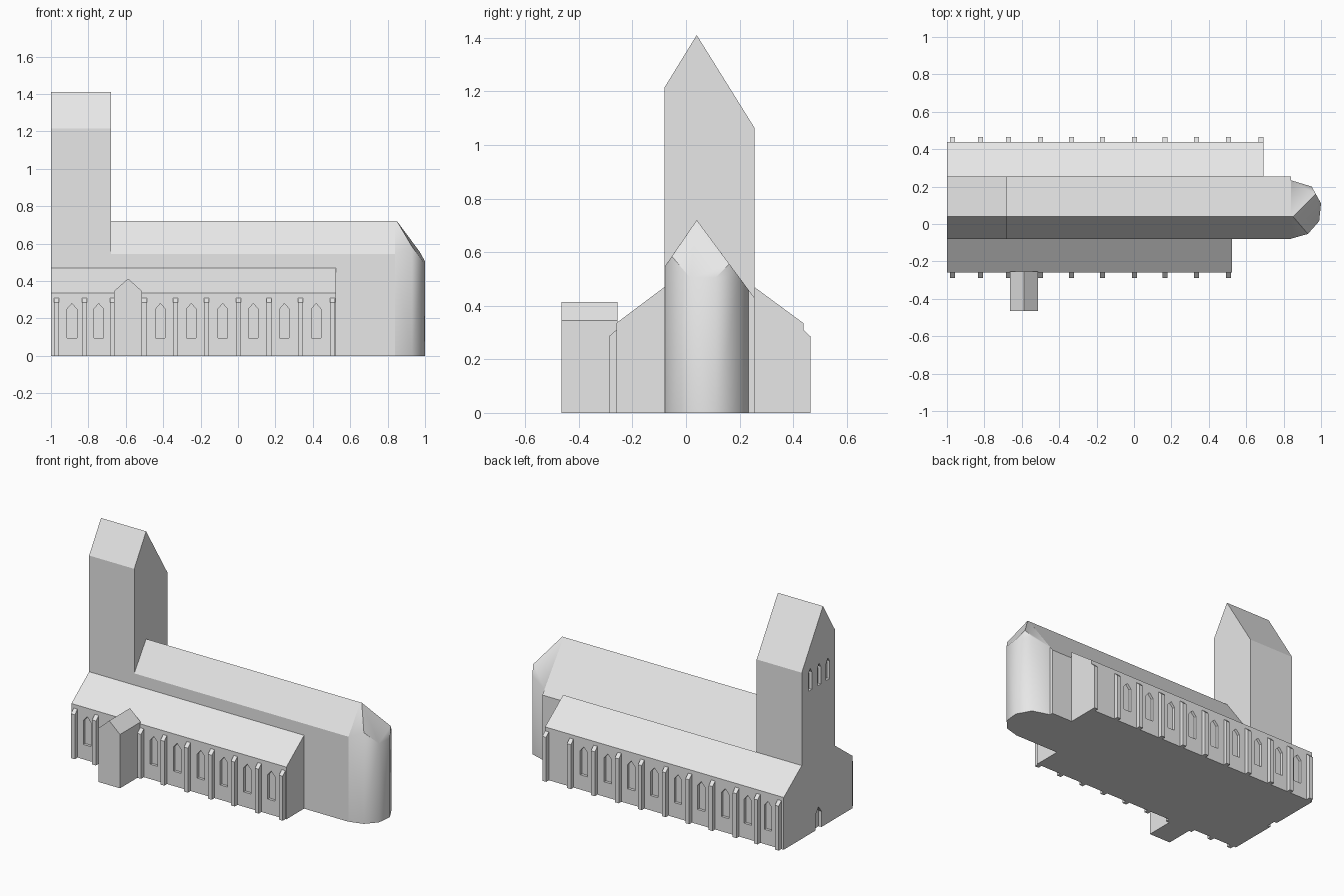
import bpy, bmesh
from mathutils import Vector

if "Cube" in bpy.data.objects:
    bpy.data.objects.remove(bpy.data.objects["Cube"])

stone = bpy.data.materials.new("stone grey")
stone.diffuse_color = (0.8, 0.8, 0.8, 1)
stone.use_nodes = True
stone.node_tree.nodes["Principled BSDF"].inputs["Base Color"].default_value = stone.diffuse_color


def add_prism(bm, pts, axis, a, b):
    """Extrude a 2D outline along an axis from a to b."""
    place = {"x": lambda p, t: (t, p[0], p[1]),
             "y": lambda p, t: (p[0], t, p[1]),
             "z": lambda p, t: (p[0], p[1], t)}[axis]
    lo = [bm.verts.new(place(p, a)) for p in pts]
    hi = [bm.verts.new(place(p, b)) for p in pts]
    n = len(pts)
    bm.faces.new(lo)
    bm.faces.new(hi[::-1])
    for i in range(n):
        j = (i + 1) % n
        bm.faces.new((lo[j], lo[i], hi[i], hi[j]))


def finish(name, bm):
    bmesh.ops.recalc_face_normals(bm, faces=bm.faces[:])
    me = bpy.data.meshes.new(name)
    bm.to_mesh(me)
    bm.free()
    me.materials.append(stone)
    ob = bpy.data.objects.new(name, me)
    bpy.context.collection.objects.link(ob)
    return ob


def prism(name, pts, axis, a, b):
    bm = bmesh.new()
    add_prism(bm, pts, axis, a, b)
    return finish(name, bm)


def pointed(c, w, z0, shoulder, z1):
    """Outline of a pointed opening."""
    h = w / 2
    return [(c - h, z0), (c + h, z0), (c + h, shoulder), (c, z1), (c - h, shoulder)]


def cut(ob, outlines, axis, a, b):
    """Recess the outlines into the object."""
    bm = bmesh.new()
    for o in outlines:
        add_prism(bm, o, axis, a, b)
    cutter = finish("opening_cutter", bm)
    cutter.hide_render = True
    mod = ob.modifiers.new("openings", "BOOLEAN")
    mod.operation, mod.solver, mod.object = "DIFFERENCE", "EXACT", cutter
    bpy.context.view_layer.objects.active = ob
    bpy.ops.object.modifier_apply(modifier=mod.name)
    bpy.data.objects.remove(cutter)


S, N, RIDGE = -0.08, 0.255, 0.04      # nave walls and ridge line

# Nave and tower
prism("nave", [(S, 0), (N, 0), (N, 0.43), (RIDGE, 0.72), (S, 0.545)], "x", -0.68, 0.84)
tower = prism("tower", [(S, 0), (N, 0), (N, 1.065), (RIDGE, 1.41), (S, 1.215)], "x", -1, -0.68)
holes = [pointed(y, 0.035, 0.92, 1.03, 1.06) for y in (-0.01, 0.08, 0.17)]
holes.append(pointed(0.085, 0.06, -0.02, 0.10, 0.14))
cut(tower, holes, "x", -1.05, -0.98)

# Rounded apse, trimmed by its roof slopes
bm = bmesh.new()
add_prism(bm, [(0.835, S), (0.93, -0.053), (0.99, 0.015), (1.0, 0.11),
               (0.95, 0.2), (0.835, 0.235)], "z", 0, 1)
apex = Vector((0.85, RIDGE, 0.72))
for normal in ((0, -1.46, 1), (0, 1.349, 1), (1.507, -0.161, 1)):
    bmesh.ops.bisect_plane(bm, geom=bm.verts[:] + bm.edges[:] + bm.faces[:], dist=1e-5,
                           plane_co=apex, plane_no=normal, clear_outer=True)
    bmesh.ops.holes_fill(bm, edges=[e for e in bm.edges if e.is_boundary], sides=0)
apse = finish("apse", bm)
bpy.ops.object.select_all(action="DESELECT")
apse.select_set(True)
bpy.context.view_layer.objects.active = apse
bpy.ops.object.shade_smooth_by_angle(angle=0.8)

# Side aisles with recessed pointed windows
south = prism("south_aisle", [(-0.26, 0), (S, 0), (S, 0.47), (-0.26, 0.335)], "x", -1, 0.525)
north = prism("north_aisle", [(0.438, 0), (N, 0), (N, 0.47), (0.438, 0.335)], "x", -1, 0.693)
bays = [-0.888, -0.745, -0.585, -0.415, -0.25, -0.082, 0.082, 0.248, 0.418]
cut(south, [pointed(x, 0.052, 0.095, 0.25, 0.28) for x in bays if x != -0.585],
    "y", -0.3, -0.243)
cut(north, [pointed(x, 0.052, 0.095, 0.25, 0.28) for x in bays], "y", 0.421, 0.5)

# Buttresses with sloped tops
piers = [-0.97, -0.82, -0.67, -0.5, -0.335, -0.168, 0.002, 0.165, 0.335, 0.505, 0.68]
for side, wall, outer, xs in (("south", -0.258, -0.288, piers[:-1]),
                              ("north", 0.436, 0.465, piers)):
    for x in xs:
        prism(side + "_buttress", [(wall, 0), (outer, 0), (outer, 0.285), (wall, 0.312)],
              "x", x - 0.0135, x + 0.0135)

# Gabled porch
prism("porch", [(-0.664, 0), (-0.512, 0), (-0.512, 0.345), (-0.588, 0.413), (-0.664, 0.345)],
      "y", -0.465, -0.255)
